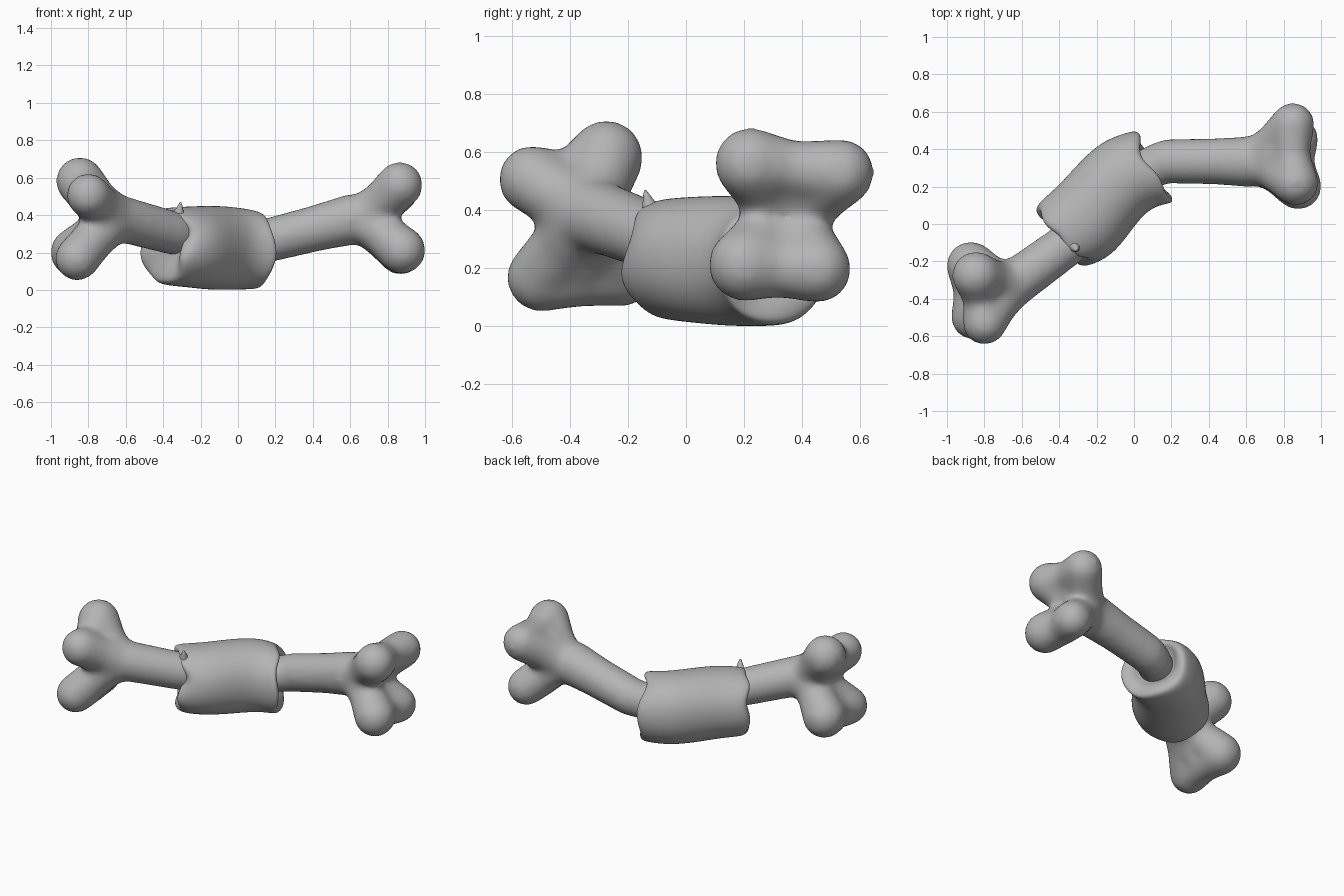
import bpy, bmesh, math
from mathutils import Vector, Matrix

if "Cube" in bpy.data.objects:
    bpy.data.objects.remove(bpy.data.objects["Cube"])

grey = bpy.data.materials.new("plain grey")
grey.diffuse_color = (0.46, 0.46, 0.46, 1)
grey.use_nodes = True
grey.node_tree.nodes["Principled BSDF"].inputs["Base Color"].default_value = grey.diffuse_color


def finish(bm, name, mods):
    """Turn a bmesh into a smooth object with its modifiers baked in."""
    bmesh.ops.recalc_face_normals(bm, faces=bm.faces)
    me = bpy.data.meshes.new(name)
    bm.to_mesh(me)
    bm.free()
    ob = bpy.data.objects.new(name, me)
    bpy.context.collection.objects.link(ob)
    for kind, settings in mods:
        m = ob.modifiers.new(kind.title(), kind)
        for k, v in settings.items():
            setattr(m, k, v)
    baked = bpy.data.meshes.new_from_object(
        ob.evaluated_get(bpy.context.evaluated_depsgraph_get()))
    ob.modifiers.clear()
    ob.data = baked
    baked.materials.clear()
    baked.materials.append(grey)
    baked.polygons.foreach_set("use_smooth", [True] * len(baked.polygons))
    baked.update()
    return ob


def sweep(bm, pts):
    """Balls at (x, y, z, radius) points, joined by tapered cylinders."""
    for x, y, z, r in pts:
        bmesh.ops.create_uvsphere(bm, u_segments=24, v_segments=14, radius=r,
                                  matrix=Matrix.Translation((x, y, z)))
    for a, b in zip(pts, pts[1:]):
        p, q = Vector(a[:3]), Vector(b[:3])
        turn = (q - p).to_track_quat('Z', 'Y').to_matrix().to_4x4()
        bmesh.ops.create_cone(bm, cap_ends=True, segments=24, radius1=a[3], radius2=b[3],
                              depth=(q - p).length,
                              matrix=Matrix.Translation((p + q) / 2) @ turn)


# bone: bent shaft with four knobs on each end, fused together
bone = bmesh.new()
shaft = [(-.675, -.335, .385, .135), (-.59, -.28, .37, .124), (-.35, -.105, .305, .117),
         (-.1, .15, .25, .11), (.1, .31, .25, .112), (.18, .335, .27, .119),
         (.42, .335, .33, .124), (.6, .333, .375, .136), (.68, .34, .38, .135)]
sweep(bone, shaft)
# each end: upper pair then lower pair, as knob, knob, web between them
left = [((-.845, -.275, .581, .13), (-.80, -.53, .506, .118), (-.815, -.40, .50, .10)),
        ((-.86, -.50, .168, .119), (-.872, -.225, .20, .133), (-.85, -.36, .18, .113))]
right = [((.865, .222, .561, .125), (.85, .533, .53, .117), (.845, .37, .545, .095)),
         ((.878, .202, .212, .127), (.87, .453, .198, .118), (.85, .33, .205, .108))]
for root, pairs in ((shaft[0], left), (shaft[-1], right)):
    for k1, k2, web in pairs:
        sweep(bone, [k1, web, k2])
        for k in (k1, k2, web):
            mid = Vector(root).lerp(Vector(k), 0.5)
            mid[3] = 0.115
            sweep(bone, [root, tuple(mid), k])
finish(bone, "bone", [
    ("REMESH", dict(mode='VOXEL', voxel_size=0.018)),
    ("SMOOTH", dict(factor=0.5, iterations=18))])

# meat: thick sleeve around the middle of the bone, open ragged ends
# ring: x, y, z, half width, half height, heading in degrees, raggedness
rings = [
    (-.34, -.095, .295, .10, .10, 38, 0),
    (-.375, -.09, .27, .125, .135, 38, .8),
    (-.405, -.08, .24, .17, .175, 38, 1),
    (-.398, -.072, .235, .203, .20, 38, 1),
    (-.36, -.05, .232, .223, .21, 39, .6),
    (-.255, .022, .23, .235, .217, 41, 0),
    (-.155, .148, .226, .226, .226, 41, 0),
    (-.055, .256, .223, .222, .224, 36, 0),
    (.048, .294, .218, .218, .216, 29, .4),
    (.102, .303, .214, .218, .208, 27, 1),
    (.112, .308, .22, .19, .182, 27, 1),
    (.095, .31, .245, .14, .14, 27, .8),
    (.03, .275, .25, .10, .10, 30, 0)]
SEG = 32
meat = bmesh.new()
loops = []
for i, (x, y, z, w, h, deg, rag) in enumerate(rings):
    t = math.radians(deg)
    ahead, side = Vector((math.cos(t), math.sin(t), 0)), Vector((-math.sin(t), math.cos(t), 0))
    loop = []
    for s in range(SEG):
        a = 2 * math.pi * s / SEG
        c, d = math.cos(a), math.sin(a)
        # slightly boxy section
        px = math.copysign(abs(c) ** 0.95, c) * w
        pz = math.copysign(abs(d) ** 0.95, d) * h
        if i < 6:   # left lip is cut back at the upper front
            off = .045 * math.exp(-((a - 2.75) / .5) ** 2) + .012 * math.sin(5 * a)
        else:       # right lip is cut back on top
            off = -.035 * math.exp(-((a - 1.3) / .5) ** 2) + .01 * math.sin(4 * a + 1)
        p = Vector((x, y, z)) + side * px + ahead * off * rag
        p.z = max(p.z + pz, 0.0)
        loop.append(meat.verts.new(p))
    loops.append(loop)
for a, b in zip(loops, loops[1:]):
    for s in range(SEG):
        n = (s + 1) % SEG
        meat.faces.new((a[s], a[n], b[n], b[s]))
meat.faces.new(loops[0])
meat.faces.new(loops[-1])
finish(meat, "meat_sleeve", [("SUBSURF", dict(levels=2, render_levels=2))])

# torn flake on the left lip
flake = bmesh.new()
sweep(flake, [(-.37, -.07, .375, .03), (-.315, -.125, .41, .028), (-.307, -.14, .465, .009)])
finish(flake, "torn_flake", [
    ("REMESH", dict(mode='VOXEL', voxel_size=0.009)),
    ("SMOOTH", dict(factor=0.5, iterations=3))])
